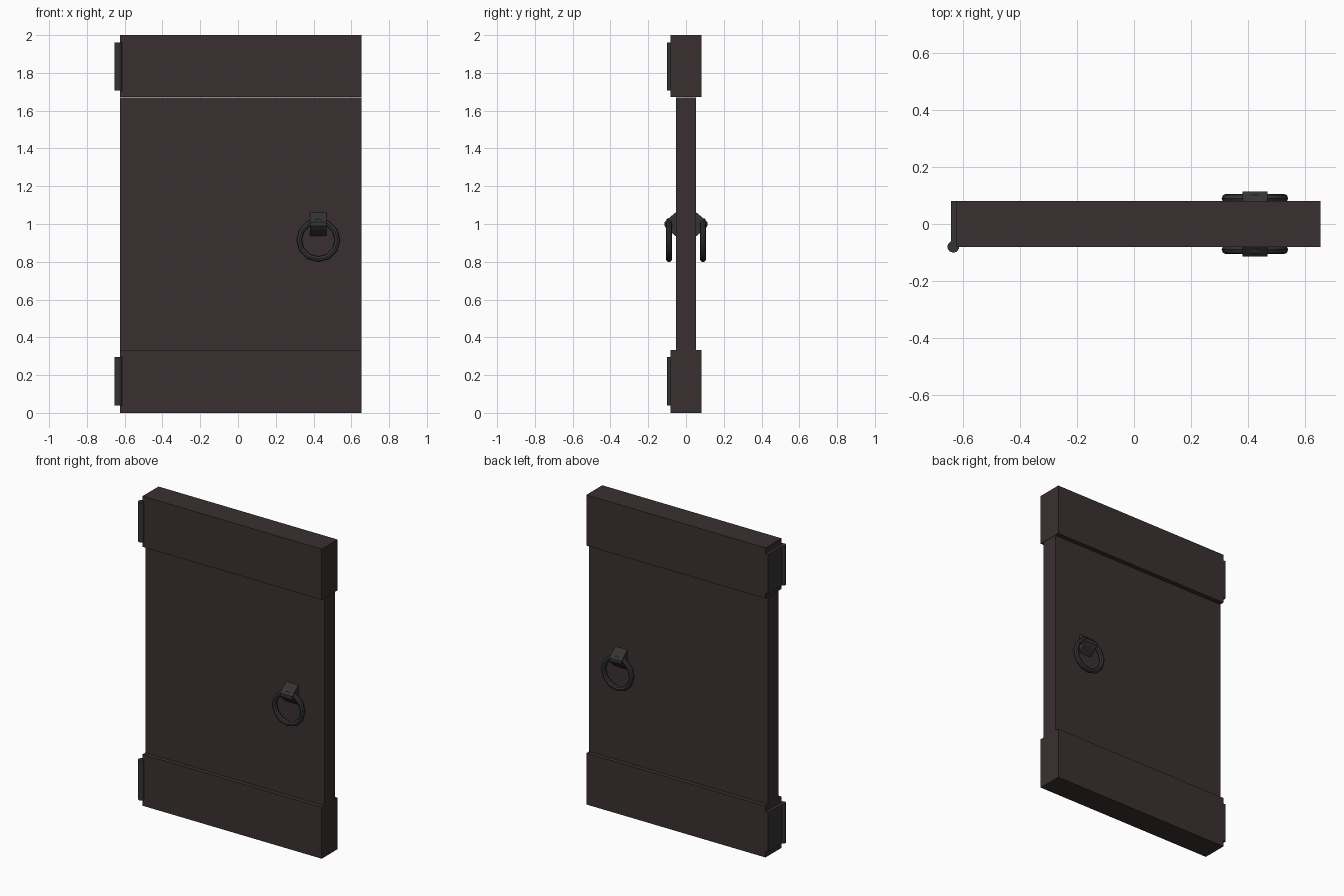
import bpy, bmesh, math
from mathutils import Matrix

if "Cube" in bpy.data.objects:
    bpy.data.objects.remove(bpy.data.objects["Cube"])


def material(name, rgb):
    m = bpy.data.materials.new(name)
    m.diffuse_color = (*rgb, 1)
    m.use_nodes = True
    m.node_tree.nodes["Principled BSDF"].inputs["Base Color"].default_value = m.diffuse_color
    return m


WOOD = material("dark_wood", (0.042, 0.030, 0.030))
IRON = material("dark_iron", (0.036, 0.033, 0.033))


def finish(name, bm, mat, smooth=None):
    bmesh.ops.recalc_face_normals(bm, faces=bm.faces)
    me = bpy.data.meshes.new(name)
    bm.to_mesh(me)
    bm.free()
    me.materials.append(mat)
    ob = bpy.data.objects.new(name, me)
    bpy.context.collection.objects.link(ob)
    if smooth:
        bpy.ops.object.select_all(action='DESELECT')
        ob.select_set(True)
        bpy.context.view_layer.objects.active = ob
        bpy.ops.object.shade_smooth_by_angle(angle=math.radians(smooth))
    return ob


def box(name, lo, hi, mat):
    bm = bmesh.new()
    bmesh.ops.create_cube(bm, size=1)
    for v in bm.verts:
        v.co = [(a + b) / 2 + c * (b - a) for a, b, c in zip(lo, hi, v.co)]
    return finish(name, bm, mat)


def ring(name, centre, major, minor, n, k, mat):
    # torus in the xz plane
    bm = bmesh.new()
    rows = []
    for i in range(n):
        a = 2 * math.pi * i / n
        row = []
        for j in range(k):
            b = 2 * math.pi * j / k
            r = major + minor * math.cos(b)
            row.append(bm.verts.new((centre[0] + r * math.cos(a),
                                     centre[1] + minor * math.sin(b),
                                     centre[2] + r * math.sin(a))))
        rows.append(row)
    for i in range(n):
        for j in range(k):
            p, q = rows[i], rows[(i + 1) % n]
            bm.faces.new((p[j], p[(j + 1) % k], q[(j + 1) % k], q[j]))
    return finish(name, bm, mat, 40)


def bracket(name, side):
    # bent strap holding the ring, a side profile extruded along x
    prof = [(0.05, 1.065), (0.098, 1.025), (0.114, 1.01), (0.114, 0.99),
            (0.098, 0.972), (0.05, 0.932)]
    bm = bmesh.new()
    face = bm.faces.new([bm.verts.new((0.381, side * y, z)) for y, z in prof])
    ext = bmesh.ops.extrude_face_region(bm, geom=[face])["geom"]
    moved = [v for v in ext if isinstance(v, bmesh.types.BMVert)]
    bmesh.ops.translate(bm, vec=(0.088, 0, 0), verts=moved)
    return finish(name, bm, IRON)


# door slab and thick end boards
X0, X1 = -0.625, 0.655
box("door_panel", (X0, -0.054, 0.33), (X1, 0.054, 1.67), WOOD)
box("bottom_board", (X0, -0.081, 0), (X1, 0.081, 0.332), WOOD)
box("top_board", (X0, -0.081, 1.672), (X1, 0.081, 2), WOOD)

# hinges: leaf on the door edge and a round pin
for label, z in (("bottom", 0.04), ("top", 1.707)):
    box(label + "_hinge_leaf", (-0.643, -0.081, z), (-0.62, 0.081, z + 0.255), IRON)
    bm = bmesh.new()
    bmesh.ops.create_cone(bm, cap_ends=True, segments=10, radius1=0.021,
                          radius2=0.021, depth=0.255,
                          matrix=Matrix.Translation((-0.635, -0.08, z + 0.1275)))
    finish(label + "_hinge_pin", bm, IRON, 40)

# ring handles on both faces
for label, s in (("front", -1), ("back", 1)):
    bracket(label + "_ring_bracket", s)
    ring(label + "_ring_handle", (0.425, s * 0.09, 0.915), 0.101, 0.016, 12, 8, IRON)
